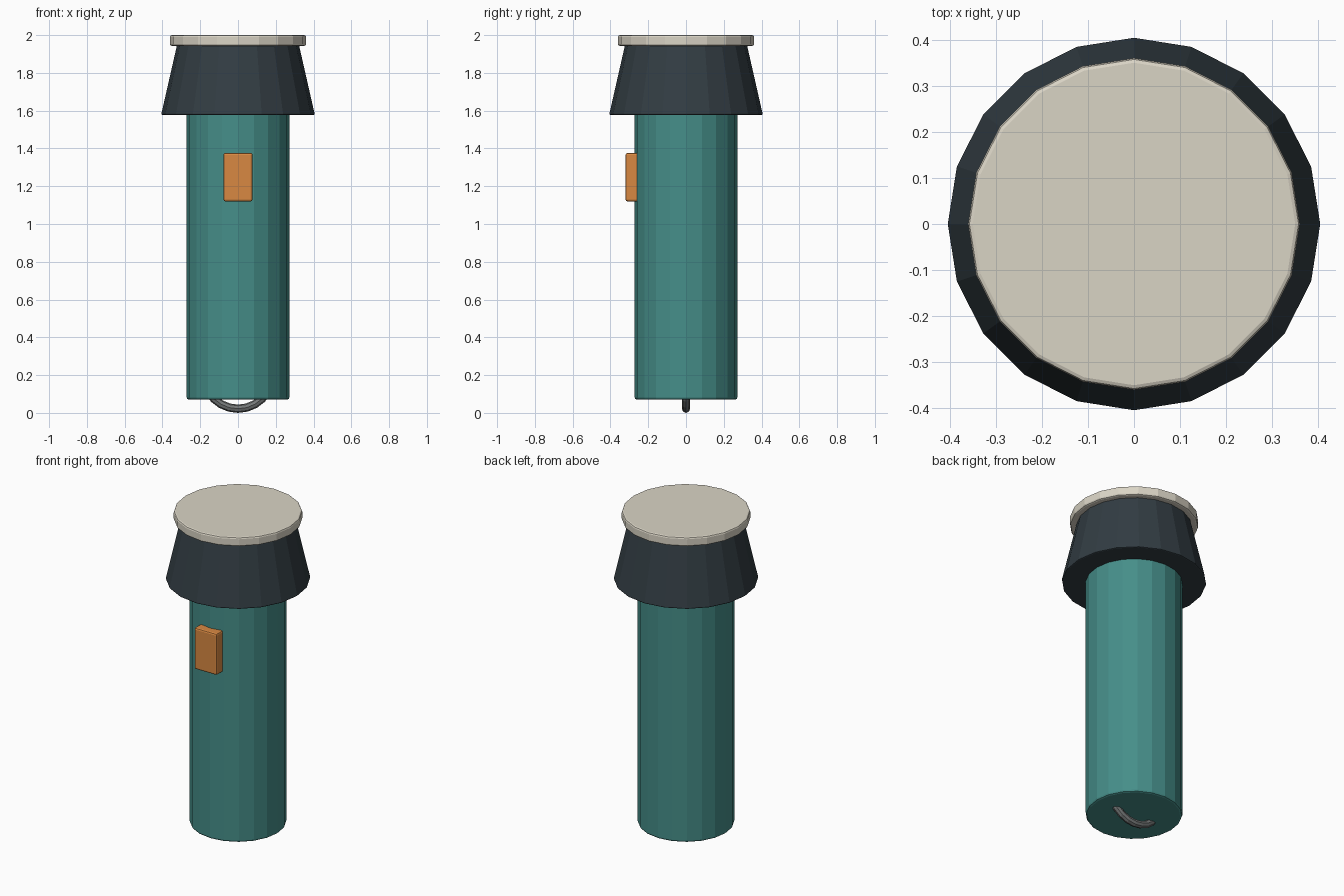
import bpy
import math

if "Cube" in bpy.data.objects:
    bpy.data.objects.remove(bpy.data.objects["Cube"])

SIDES = 20


def material(name, rgb):
    mat = bpy.data.materials.new(name)
    mat.diffuse_color = (*rgb, 1)
    mat.use_nodes = True
    mat.node_tree.nodes["Principled BSDF"].inputs["Base Color"].default_value = mat.diffuse_color
    return mat


def finish(name, mat, bevel=0.0):
    obj = bpy.context.object
    obj.name = name
    obj.data.materials.append(mat)
    if bevel:
        mod = obj.modifiers.new("bevel", "BEVEL")
        mod.width = bevel
        mod.segments = 2
        mod.limit_method = "ANGLE"
        mod.angle_limit = math.radians(40)
    return obj


def round_part(name, r_bottom, r_top, z0, z1, mat, bevel):
    bpy.ops.mesh.primitive_cone_add(vertices=SIDES, radius1=r_bottom, radius2=r_top,
                                    depth=z1 - z0, location=(0, 0, (z0 + z1) / 2))
    return finish(name, mat, bevel)


teal = material("teal", (0.06, 0.27, 0.25))
charcoal = material("charcoal", (0.032, 0.046, 0.056))
cream = material("cream", (0.70, 0.66, 0.56))
orange = material("orange", (0.69, 0.25, 0.055))
steel = material("steel", (0.18, 0.19, 0.19))

# Barrel, flared head and lens cap
round_part("barrel", 0.272, 0.272, 0.07, 1.59, teal, 0.012)
round_part("head", 0.407, 0.32, 1.577, 1.96, charcoal, 0.008)
round_part("lens", 0.361, 0.361, 1.943, 2.0, cream, 0.01)

# Slide switch on the front
bpy.ops.mesh.primitive_cube_add(size=1, location=(0, -0.28, 1.248))
bpy.context.object.scale = (0.154, 0.08, 0.256)
bpy.ops.object.transform_apply(location=False, rotation=False, scale=True)
finish("switch", orange, 0.01)

# Hanging ring, mostly sunk into the tail
bpy.ops.mesh.primitive_torus_add(major_radius=0.18, minor_radius=0.022,
                                 major_segments=24, minor_segments=8,
                                 location=(0, 0, 0.202),
                                 rotation=(math.radians(90), 0, 0))
finish("tail_ring", steel)
